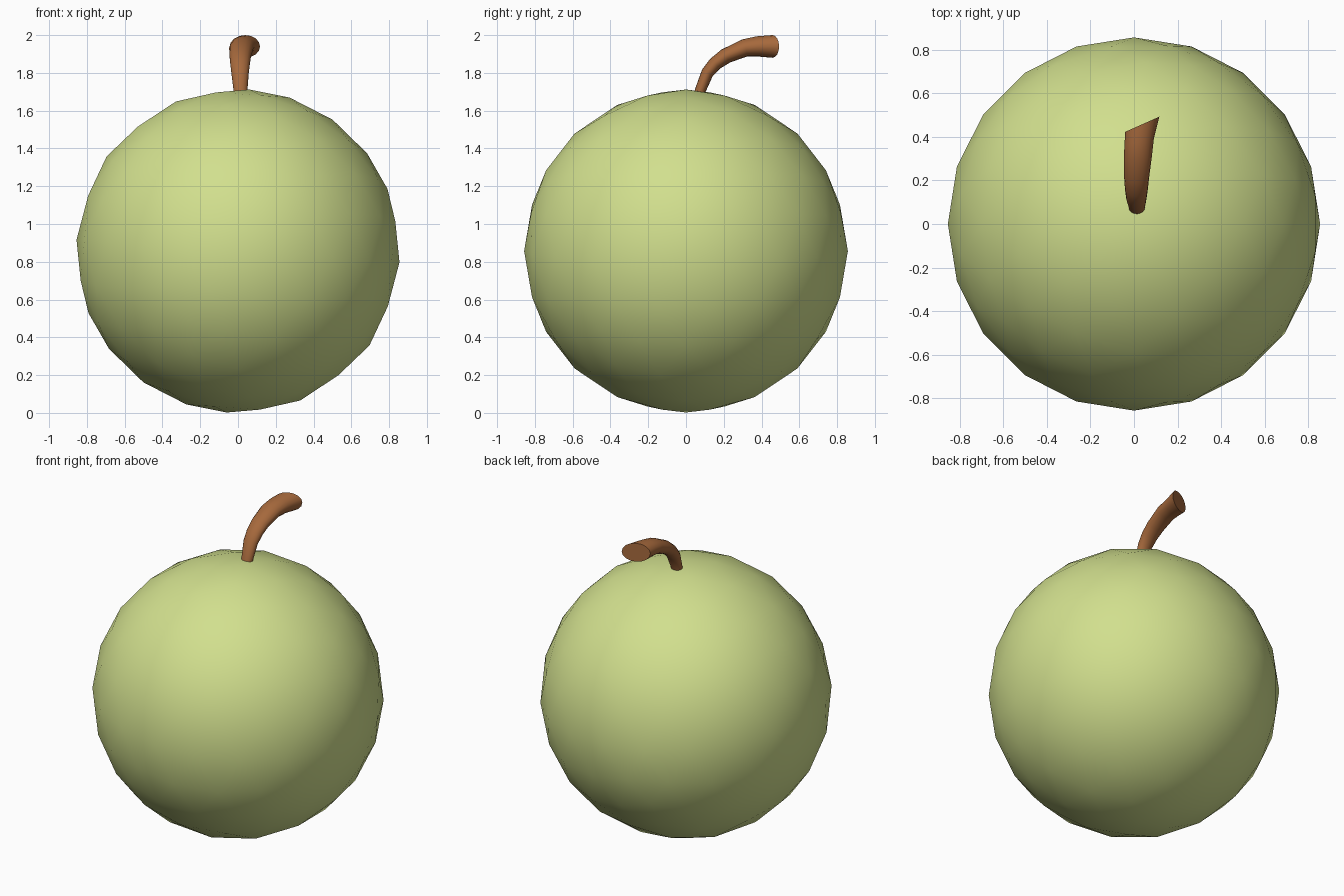
import bpy, bmesh, math
from mathutils import Vector, Matrix

cube = bpy.data.objects.get("Cube")
if cube:
    bpy.data.objects.remove(cube, do_unlink=True)


def material(name, rgb):
    mat = bpy.data.materials.new(name)
    mat.use_nodes = True
    mat.diffuse_color = (*rgb, 1)
    mat.node_tree.nodes["Principled BSDF"].inputs["Base Color"].default_value = (*rgb, 1)
    return mat


def add_object(name, bm, mat, sharp_angle):
    bmesh.ops.recalc_face_normals(bm, faces=bm.faces)
    mesh = bpy.data.meshes.new(name)
    bm.to_mesh(mesh)
    bm.free()
    mesh.materials.append(mat)
    obj = bpy.data.objects.new(name, mesh)
    bpy.context.collection.objects.link(obj)
    bpy.ops.object.select_all(action="DESELECT")
    obj.select_set(True)
    bpy.context.view_layer.objects.active = obj
    bpy.ops.object.shade_smooth_by_angle(angle=math.radians(sharp_angle))
    return obj


# Round fruit body
R = 0.857
bm = bmesh.new()
bmesh.ops.create_icosphere(
    bm, subdivisions=3, radius=R,
    matrix=Matrix.Translation((0, 0, R)) @ Matrix.Rotation(math.radians(4), 4, "Y"))
add_object("fruit_body", bm, material("pale green", (0.64, 0.74, 0.27)), 40)

# Curved stem that widens to a slanted cut end:
# centre x, y, z, half width, half thickness, pitch, yaw
SECTIONS = [
    (0.013, 0.06, 1.64, 0.035, 0.028, 80, 0),
    (0.013, 0.077, 1.71, 0.037, 0.029, 72, 0),
    (0.011, 0.113, 1.80, 0.046, 0.033, 58, 0),
    (0.011, 0.155, 1.849, 0.052, 0.037, 48, 0),
    (0.012, 0.21, 1.889, 0.057, 0.041, 35, 0),
    (0.018, 0.31, 1.932, 0.065, 0.047, 17, 5),
    (0.024, 0.38, 1.94, 0.069, 0.054, 6, 12),
    (0.038, 0.458, 1.94, 0.086, 0.06, 0, 24),
]
SIDES = 16
bm = bmesh.new()
rings = []
for x, y, z, width, thick, pitch, yaw in SECTIONS:
    p, w = math.radians(pitch), math.radians(yaw)
    across = Vector((math.cos(w), math.sin(w), 0))
    up = Vector((0, -math.sin(p), math.cos(p)))
    ring = []
    for i in range(SIDES):
        a = math.tau * i / SIDES
        ring.append(bm.verts.new(
            Vector((x, y, z)) + across * width * math.cos(a) + up * thick * math.sin(a)))
    rings.append(ring)
for low, high in zip(rings, rings[1:]):
    for i in range(SIDES):
        j = (i + 1) % SIDES
        bm.faces.new((low[i], low[j], high[j], high[i]))
bm.faces.new(rings[0])
bm.faces.new(rings[-1])
add_object("stem", bm, material("bark brown", (0.38, 0.14, 0.045)), 45)
